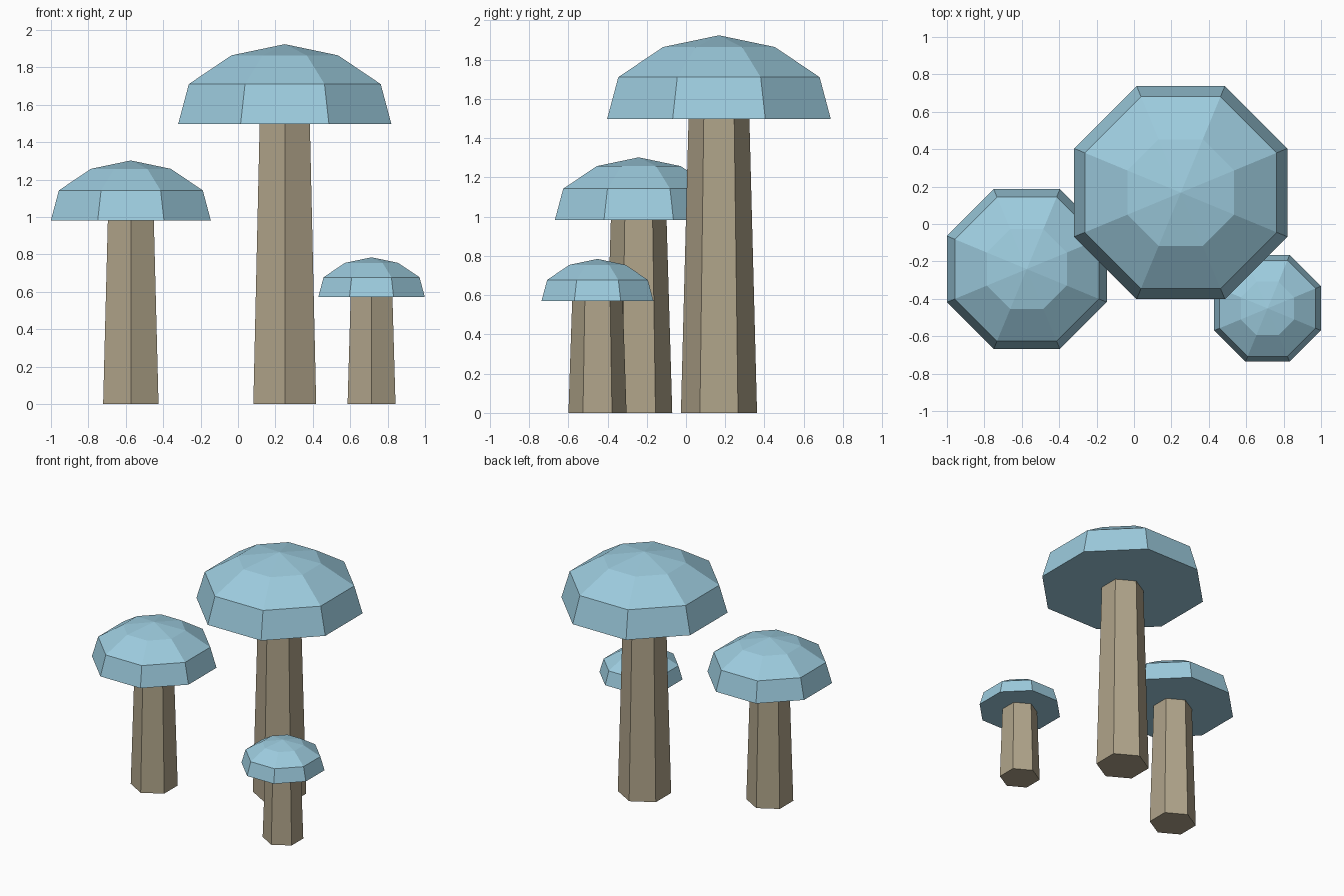
import bpy, bmesh, math

if "Cube" in bpy.data.objects:
    bpy.data.objects.remove(bpy.data.objects["Cube"])


def material(name, rgb):
    m = bpy.data.materials.new(name)
    m.diffuse_color = (*rgb, 1)
    m.use_nodes = True
    m.node_tree.nodes["Principled BSDF"].inputs["Base Color"].default_value = m.diffuse_color
    return m


CAP = material("pale blue", (0.335, 0.60, 0.73))
STEM = material("tan", (0.434, 0.371, 0.254))


def lathe(name, profile, sides, turn, location, mat):
    """Faceted solid from (radius, height) rings; radius 0 closes to a point."""
    bm = bmesh.new()
    rings = []
    for r, z in profile:
        count = sides if r > 0 else 1
        rings.append([bm.verts.new((r * math.cos(turn + math.tau * i / sides),
                                    r * math.sin(turn + math.tau * i / sides), z))
                      for i in range(count)])
    bm.faces.new(rings[0][::-1])
    for a, b in zip(rings, rings[1:]):
        for i in range(sides):
            j = (i + 1) % sides
            bm.faces.new((a[i], a[j], b[0]) if len(b) == 1 else (a[i], a[j], b[j], b[i]))
    if len(rings[-1]) > 1:
        bm.faces.new(rings[-1])
    me = bpy.data.meshes.new(name)
    bm.to_mesh(me)
    bm.free()
    me.materials.append(mat)
    ob = bpy.data.objects.new(name, me)
    ob.location = location
    bpy.context.collection.objects.link(ob)


def mushroom(name, x, y, height, size, r_base, r_top):
    # six-sided tapered stem with a corner facing front
    lathe(name + "_stem", [(r_base, 0), (r_top, height)], 6, math.pi / 6, (x, y, 0), STEM)
    # eight-sided domed cap with a flat side facing front
    r, h = 0.617 * size, 0.427 * size
    dome = [(r, 0), (0.9 * r, 0.5 * h), (0.5 * r, 0.86 * h), (0, h)]
    lathe(name + "_cap", dome, 8, math.pi / 8, (x, y, height), CAP)


mushroom("large", 0.25, 0.168, 1.497, 1.0, 0.194, 0.155)
mushroom("medium", -0.573, -0.241, 0.982, 0.75, 0.171, 0.142)
mushroom("small", 0.714, -0.451, 0.571, 0.5, 0.148, 0.129)
